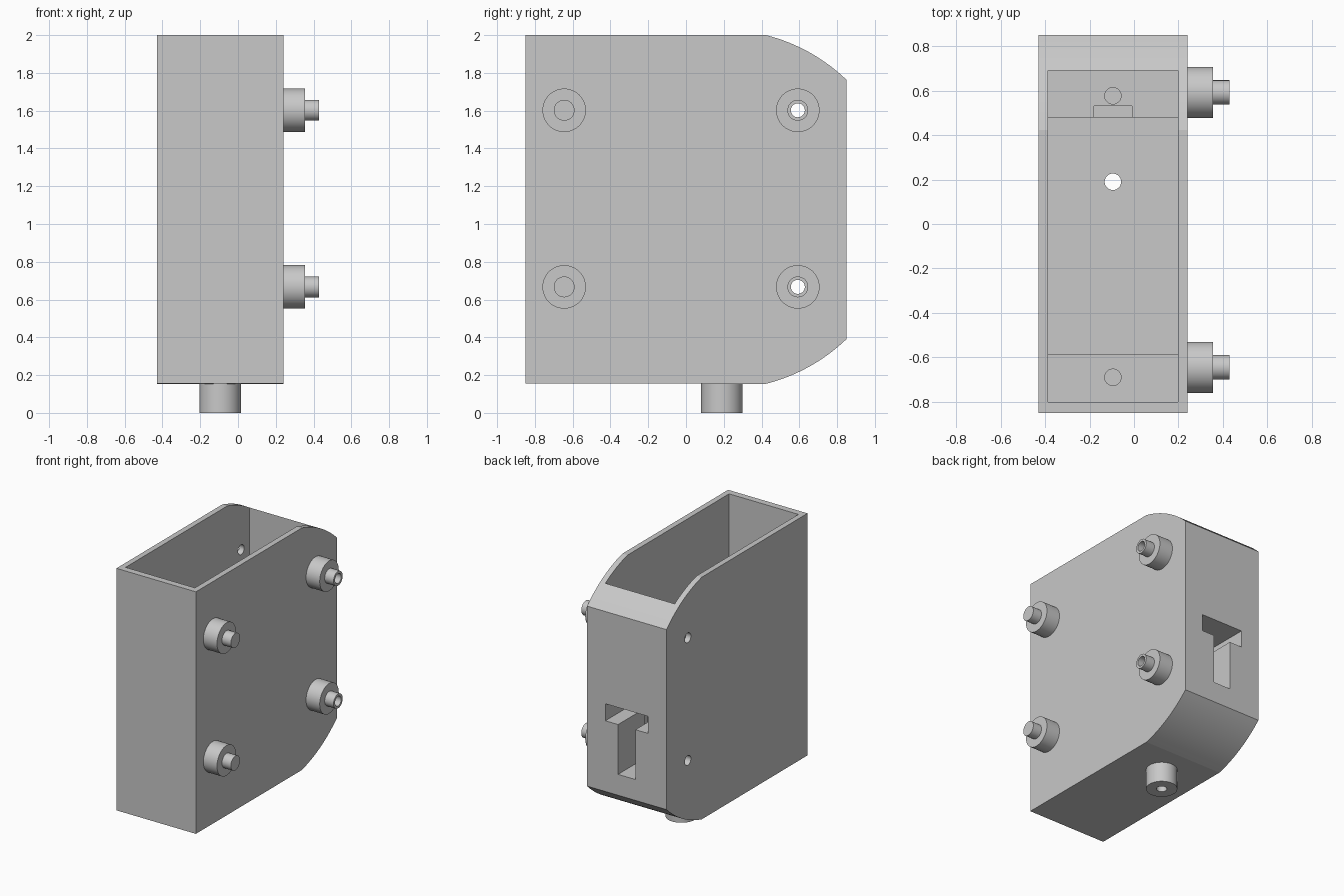
import bpy, bmesh, math
from mathutils import Vector

cube = bpy.data.objects.get("Cube")
if cube:
    bpy.data.objects.remove(cube, do_unlink=True)

grey = bpy.data.materials.new("plain grey")
grey.use_nodes = True
colour = (0.58, 0.58, 0.58, 1)
grey.diffuse_color = colour
grey.node_tree.nodes["Principled BSDF"].inputs["Base Color"].default_value = colour


def finish(name, bm):
    bmesh.ops.recalc_face_normals(bm, faces=bm.faces)
    mesh = bpy.data.meshes.new(name)
    bm.to_mesh(mesh)
    bm.free()
    mesh.materials.append(grey)
    obj = bpy.data.objects.new(name, mesh)
    bpy.context.collection.objects.link(obj)
    return obj


def box(name, x0, x1, y0, y1, z0, z1):
    bm = bmesh.new()
    bmesh.ops.create_cube(bm, size=1)
    lo, hi = Vector((x0, y0, z0)), Vector((x1, y1, z1))
    for v in bm.verts:
        v.co = (lo + hi) / 2 + v.co * (hi - lo)
    return finish(name, bm)


def rod(name, start, end, radius, sides=48):
    start, end = Vector(start), Vector(end)
    axis = end - start
    bm = bmesh.new()
    bmesh.ops.create_cone(bm, cap_ends=True, segments=sides, radius1=radius,
                          radius2=radius, depth=axis.length)
    turn = axis.to_track_quat("Z", "Y")
    for v in bm.verts:
        v.co = (start + end) / 2 + turn @ v.co
    return finish(name, bm)


def combine(obj, tool, operation="DIFFERENCE"):
    mod = obj.modifiers.new("join", "BOOLEAN")
    mod.operation, mod.solver, mod.object = operation, "EXACT", tool
    bpy.context.view_layer.objects.active = obj
    bpy.ops.object.modifier_apply(modifier=mod.name)
    bpy.data.objects.remove(tool, do_unlink=True)


# Key dimensions
LEFT, RIGHT = 0.24, -0.43
FRONT, BACK = -0.85, 0.85
BASE, TOP = 0.155, 2.0
MID_X, SHAFT_Y, MID_Z = -0.095, 0.19, 1.077
ARC = 0.952
BORE = 0.037
LEDGE = 1.2

# Housing outline in side view, with both back corners rounded by one circle
a0 = math.asin((BACK - SHAFT_Y) / ARC)
a1 = math.acos((TOP - MID_Z) / ARC)
angles = [a0 + (a1 - a0) * i / 16 for i in range(17)]
arc = [(SHAFT_Y + ARC * math.sin(a), ARC * math.cos(a)) for a in angles]
outline = [(FRONT, TOP), (FRONT, BASE)]
outline += [(y, MID_Z - h) for y, h in reversed(arc)]
outline += [(y, MID_Z + h) for y, h in arc]
bm = bmesh.new()
face = bm.faces.new([bm.verts.new((RIGHT, y, z)) for y, z in outline])
side = bmesh.ops.extrude_face_region(bm, geom=[face])["geom"]
bmesh.ops.translate(bm, vec=(LEFT - RIGHT, 0, 0),
                    verts=[g for g in side if isinstance(g, bmesh.types.BMVert)])
housing = finish("housing", bm)

# Open cavity with a ledge at each end, and a cable notch in the back ledge
combine(housing, box("upper_cavity", -0.388, 0.197, -0.8, 0.69, LEDGE, 2.2))
combine(housing, box("lower_cavity", -0.388, 0.197, -0.587, 0.48, 0.2, LEDGE + 0.3))
combine(housing, box("cable_notch", -0.18, -0.01, 0.4, 0.53, 0.3, LEDGE + 0.2))

# T-shaped slot through the back wall
combine(housing, box("slot_bar", -0.275, 0.085, 0.4, 1, 0.93, 1.06))
combine(housing, box("slot_stem", -0.168, -0.022, 0.42, 1.1, 0.55, 1.0))

# Blind screw holes in the ledges
for y in (0.577, -0.69):
    combine(housing, rod("screw_hole", (MID_X, y, LEDGE - 0.11), (MID_X, y, LEDGE + 0.1), BORE))

# Stepped tubular pegs on the left side, bored through the whole housing
parts = [housing]
for y, y_name in ((-0.645, "front"), (0.592, "back")):
    for z, z_name in ((0.667, "lower"), (1.602, "upper")):
        peg = rod(f"{y_name}_{z_name}_peg", (LEFT - 0.01, y, z), (0.355, y, z), 0.115)
        combine(peg, rod("tip", (0.3, y, z), (0.43, y, z), 0.055), "UNION")
        for part in (housing, peg):
            combine(part, rod("bore", (-0.7, y, z), (0.7, y, z), BORE))
        parts.append(peg)

# Shaft nozzle under the floor
nozzle = rod("shaft_nozzle", (MID_X, SHAFT_Y, 0), (MID_X, SHAFT_Y, BASE + 0.01), 0.11)
for part in (housing, nozzle):
    combine(part, rod("shaft_bore", (MID_X, SHAFT_Y, -0.1), (MID_X, SHAFT_Y, 0.5), BORE))
parts.append(nozzle)

# Smooth curved walls, keep edges sharp
bpy.ops.object.select_all(action="DESELECT")
for part in parts:
    part.select_set(True)
bpy.context.view_layer.objects.active = housing
bpy.ops.object.shade_smooth_by_angle(angle=math.radians(12))
